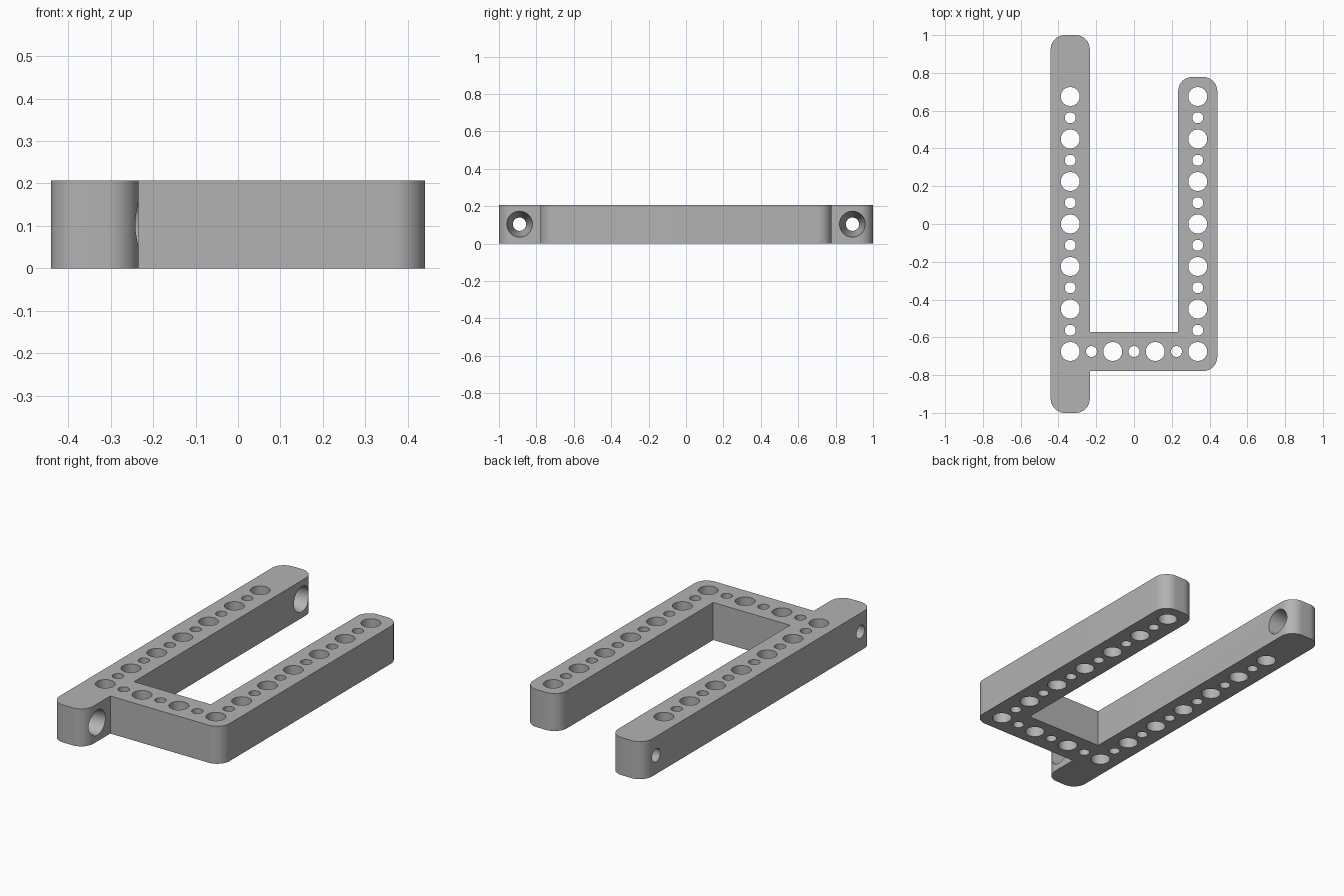
import bpy, bmesh, math
from mathutils import Matrix, Vector

cube = bpy.data.objects.get("Cube")
if cube:
    bpy.data.objects.remove(cube, do_unlink=True)

PITCH = 0.1125           # spacing of neighbouring holes
ARM_X = 3 * PITCH        # centre line of each arm
HALF = 0.1035            # half the beam width
HEIGHT = 2 * HALF
RADIUS = 0.075           # rounded vertical corners
REACH = 6 * PITCH        # last hole along an arm

grey = bpy.data.materials.new("plain grey")
grey.use_nodes = True
colour = (0.45, 0.45, 0.45, 1)
grey.diffuse_color = colour
grey.node_tree.nodes["Principled BSDF"].inputs["Base Color"].default_value = colour


def make_object(name, bm):
    bmesh.ops.recalc_face_normals(bm, faces=bm.faces)
    mesh = bpy.data.meshes.new(name)
    bm.to_mesh(mesh)
    bm.free()
    mesh.materials.append(grey)
    obj = bpy.data.objects.new(name, mesh)
    bpy.context.collection.objects.link(obj)
    return obj


def add_cone(bm, centre, r_low, r_high, length, rotation=Matrix()):
    bmesh.ops.create_cone(bm, cap_ends=True, segments=48, radius1=r_low, radius2=r_high,
                          depth=length, matrix=Matrix.Translation(centre) @ rotation)


# Frame outline, anticlockwise: (x, y, rounded corner)
left_out, left_in = -ARM_X - HALF, -ARM_X + HALF
right_in, right_out = ARM_X - HALF, ARM_X + HALF
bar_out, bar_in = -REACH - HALF, -REACH + HALF
outline = [
    (left_out, -1, True), (left_in, -1, True), (left_in, bar_out, False),
    (right_out, bar_out, True), (right_out, -bar_out, True), (right_in, -bar_out, True),
    (right_in, bar_in, False), (left_in, bar_in, False),
    (left_in, 1, True), (left_out, 1, True),
]
bm = bmesh.new()
verts = []
for i, (x, y, rounded) in enumerate(outline):
    corner = Vector((x, y, 0))
    if not rounded:
        verts.append(bm.verts.new(corner))
        continue
    before = (Vector((*outline[i - 1][:2], 0)) - corner).normalized()
    after = (Vector((*outline[(i + 1) % len(outline)][:2], 0)) - corner).normalized()
    for step in range(13):
        a = step / 12 * math.pi / 2
        verts.append(bm.verts.new(corner + RADIUS * (before * (1 - math.sin(a))
                                                     + after * (1 - math.cos(a)))))
face = bm.faces.new(verts)
top = bmesh.ops.extrude_face_region(bm, geom=[face])["geom"]
bmesh.ops.translate(bm, vec=(0, 0, HEIGHT), verts=[g for g in top if isinstance(g, bmesh.types.BMVert)])
frame = make_object("frame", bm)

# Alternating large and small holes along both arms and the cross bar
bm = bmesh.new()
spots = [(side * ARM_X, k * PITCH, k % 2) for side in (-1, 1) for k in range(-6, 7)]
spots += [(k * PITCH, -REACH, (k + 1) % 2) for k in range(-2, 3)]
for x, y, small in spots:
    r = 0.029 if small else 0.05
    add_cone(bm, (x, y, HALF), r, r, HEIGHT + 0.1)

# Tapered mounting holes through the ends of the long arm, wide on the inside
sideways = Matrix.Rotation(math.pi / 2, 4, 'Y')
for y in (-0.89, 0.89):
    add_cone(bm, (-ARM_X, y, HALF), 0.034, 0.071, HEIGHT + 0.02, sideways)
cutter = make_object("hole_cutter", bm)
cutter.hide_render = True

cut = frame.modifiers.new("holes", 'BOOLEAN')
cut.operation = 'DIFFERENCE'
cut.solver = 'EXACT'
cut.object = cutter
bpy.ops.object.select_all(action='DESELECT')
frame.select_set(True)
bpy.context.view_layer.objects.active = frame
bpy.ops.object.modifier_apply(modifier=cut.name)
bpy.data.objects.remove(cutter, do_unlink=True)
bpy.ops.object.shade_smooth_by_angle(angle=math.radians(30))
